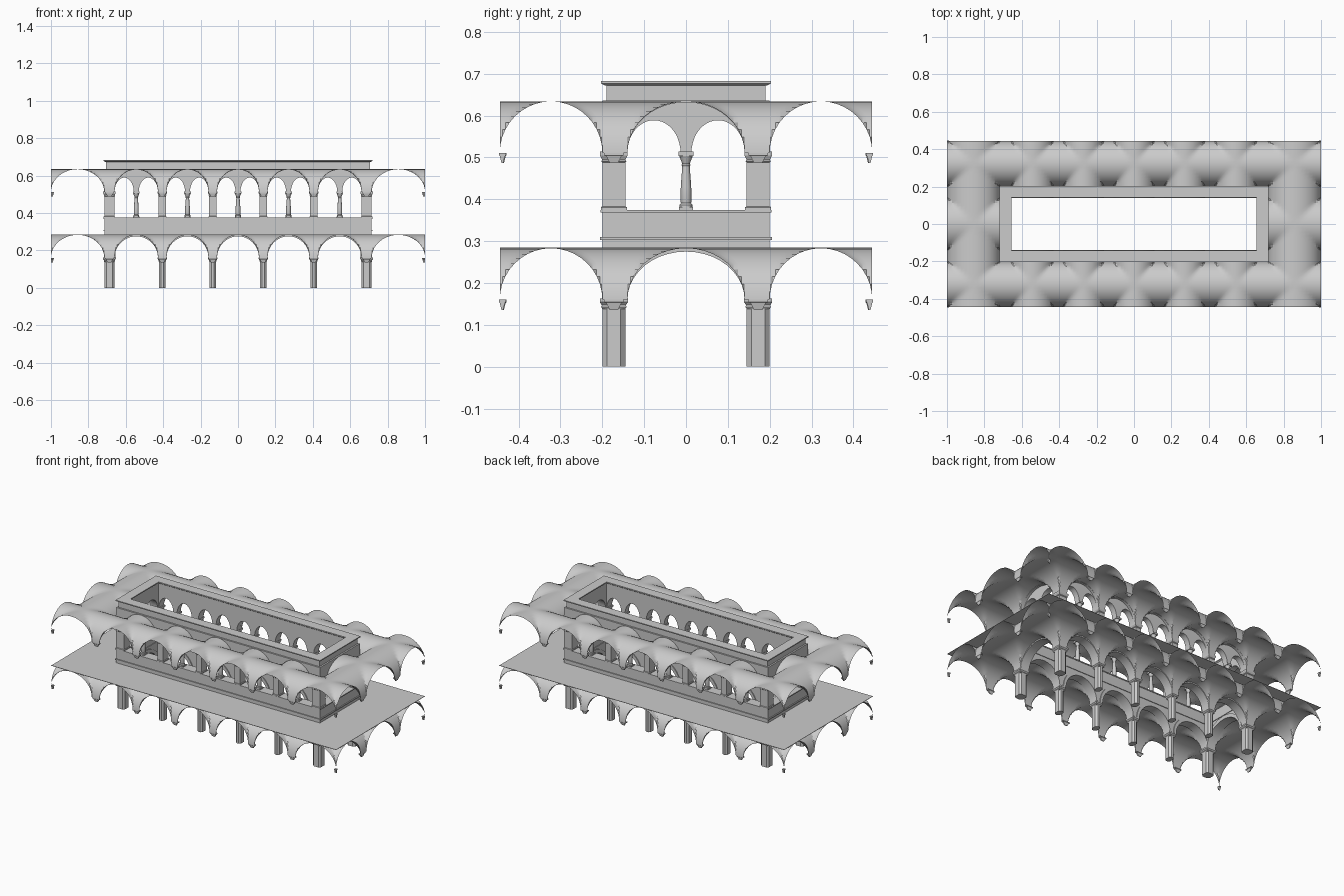
import bpy, bmesh, math

if "Cube" in bpy.data.objects:
    bpy.data.objects.remove(bpy.data.objects["Cube"])

OX, OY = 1.0, 0.445            # outer edge of the galleries
WX, WY = 0.715, 0.20           # gallery face of the arcade wall
IX, IY = 0.66, 0.145           # courtyard face of the arcade wall
PX = [-0.6875, -0.405, -0.135, 0.135, 0.405, 0.6875]
MX, MY = 0.6875, 0.1725        # wall centre lines
BAYS_X = [(-0.66, -0.428), (-0.382, -0.158), (-0.112, 0.112), (0.158, 0.382), (0.428, 0.66)]
BAYS_Y = [(-0.14, 0.14)]
N = 20                         # segments per arch


def finish(name, bm, smooth=False):
    bmesh.ops.recalc_face_normals(bm, faces=bm.faces)
    me = bpy.data.meshes.new(name)
    bm.to_mesh(me)
    bm.free()
    ob = bpy.data.objects.new(name, me)
    bpy.context.collection.objects.link(ob)
    if smooth:
        bpy.ops.object.select_all(action='DESELECT')
        ob.select_set(True)
        bpy.context.view_layer.objects.active = ob
        bpy.ops.object.shade_smooth_by_angle(angle=math.radians(30))
    return ob


def loft(bm, loops, closed=True):
    rows = [[bm.verts.new(p) for p in lp] for lp in loops]
    n = len(rows[0])
    for a, b in zip(rows, rows[1:]):
        for i in range(n):
            bm.faces.new((a[i], a[(i + 1) % n], b[(i + 1) % n], b[i]))
    if closed:
        bm.faces.new(rows[0])
        bm.faces.new(rows[-1])


def stack(bm, x, y, levels, cham=0.0):
    # vertical stack of rectangular (or chamfered) sections: (z, half x, half y)
    loops = []
    for z, hx, hy in levels:
        if cham:
            c = cham
            p = [(hx, hy - c), (hx - c, hy), (c - hx, hy), (-hx, hy - c),
                 (-hx, c - hy), (c - hx, -hy), (hx - c, -hy), (hx, c - hy)]
        else:
            p = [(hx, hy), (-hx, hy), (-hx, -hy), (hx, -hy)]
        loops.append([(x + a, y + b, z) for a, b in p])
    loft(bm, loops)


def frame(name, sections):
    # rectangular ring around the courtyard: profile of (offset from wall, side, z)
    bm = bmesh.new()
    loops = []
    for out, inner, z in sections:
        x, y = (IX - out, IY - out) if inner else (WX + out, WY + out)
        loops.append([(x, y, z), (-x, y, z), (-x, -y, z), (x, -y, z)])
    loft(bm, loops + [loops[0]], closed=False)
    bmesh.ops.remove_doubles(bm, verts=bm.verts, dist=1e-6)
    return finish(name, bm)


def block_ring(name, z0, z1, grow_out, grow_in):
    return frame(name, [(grow_out, 0, z0), (grow_out, 0, z1), (grow_in, 1, z1), (grow_in, 1, z0)])


def arc(a, b, z, rise):
    m, r = (a + b) / 2, (b - a) / 2
    return [(m - r * math.cos(math.pi * i / N), z + rise * math.sin(math.pi * i / N)) for i in range(N + 1)]


def prism(bm, pts, axis, d0, d1):
    loft(bm, [[(u, d, z) if axis == 'x' else (d, u, z) for u, z in pts] for d in (d0, d1)])


def arcade(name, bays_x, bays_y, spring, rise, top, t0, t1):
    # wall with arched openings on four sides; t0..t1 measured inward from the gallery face
    bm = bmesh.new()
    for axis, bays, end, face in (('x', bays_x, WX - t0, WY), ('y', bays_y, WY - t0, WX)):
        pts = [(-end, spring)]
        for a, b in bays:
            pts += arc(a, b, spring, rise)
        pts += [(end, spring), (end, top), (-end, top)]
        for s in (-1, 1):
            prism(bm, pts, axis, s * (face - t0), s * (face - t1))
    return finish(name, bm, True)


# vaults: union of two crossing barrels sampled on a grid
def samples(bays):
    out = []
    for a, b in bays:
        out += [(u, h) for u, h in arc(a, b, 0, 1)]
    return out


def vault(name, spring, rise):
    xs = samples([(-OX, -WX)] + BAYS_X + [(WX, OX)])
    ys = samples([(-OY, -WY)] + BAYS_Y + [(WY, OY)])
    bm = bmesh.new()
    g = [[bm.verts.new((x, y, spring + rise * max(hx, hy))) for y, hy in ys] for x, hx in xs]
    for i in range(len(xs) - 1):
        for j in range(len(ys) - 1):
            cx, cy = (xs[i][0] + xs[i + 1][0]) / 2, (ys[j][0] + ys[j + 1][0]) / 2
            if abs(cx) > WX or abs(cy) > WY:
                bm.faces.new((g[i][j], g[i + 1][j], g[i + 1][j + 1], g[i][j + 1]))
    bmesh.ops.delete(bm, geom=[v for v in bm.verts if not v.link_faces], context='VERTS')
    return finish(name, bm, True)


def consoles(name, z):
    # small brackets under the vault springings on the outer edge
    bm = bmesh.new()
    lv = [(z - 0.024, .010, .002), (z - 0.008, .018, .006), (z - 0.006, .023, .008), (z, .023, .008)]
    for s in (-1, 1):
        for x in PX:
            stack(bm, x, s * (OY - .008), lv)
        for y in (-MY, MY):
            stack(bm, s * (OX - .008), y, [(h, b, a) for h, a, b in lv])
            stack(bm, s * (OX - .006), math.copysign(OY - .006, y), [(h, min(a, .006), b) for h, a, b in lv])
    return finish(name, bm)


for level, spring in (("lower", 0.16), ("upper", 0.511)):
    vault(level + "_vault", spring, 0.123)
    consoles(level + "_consoles", spring)

# lower piers with capitals
bm = bmesh.new()
caps = bmesh.new()
for s in (-1, 1):
    for x in PX:
        corner = abs(x) > 0.6
        hx, hy = (.0275, .0275) if corner else (.018, .0255)
        stack(bm, x, s * MY, [(0, hx, hy), (.142, hx, hy)], .011)
        stack(caps, x, s * MY, [(.138, hx, hy), (.143, hx + .003, hy + .003), (.147, hx + .001, hy + .001),
                                (.154, hx + .007, hy + .006), (.163, hx + .007, hy + .006)])
finish("lower_piers", bm)
finish("lower_capitals", caps)

# lower arcade wall and courtyard archivolts
arcade("lower_arcade", BAYS_X, BAYS_Y, 0.16, 0.115, 0.305, 0.0, 0.055)
bm = bmesh.new()
for axis, bays, face in (('x', BAYS_X, IY), ('y', BAYS_Y, IX)):
    for a, b in bays:
        pts = arc(a, b, .16, .115) + arc(a - .018, b + .018, .16, .138)[::-1]
        for s in (-1, 1):
            prism(bm, pts, axis, s * (face + .002), s * (face - .005))
finish("archivolts", bm, True)

# upper floor slab and parapet with mouldings
frame("gallery_floor", [(OX - WX, 0, .283), (OX - WX, 0, .285), (0, 0, .285), (0, 0, .283)])
floor = bpy.data.objects["gallery_floor"]
for v in floor.data.vertices:     # outer edge follows the gallery rectangle
    if abs(v.co.x) > 0.9:
        v.co.y = math.copysign(OY, v.co.y)
block_ring("parapet", .305, .372, -.001, 0)
block_ring("parapet_base_moulding", .303, .310, .005, .004)
block_ring("parapet_top_moulding", .369, .375, .004, .003)

# upper piers
bm = bmesh.new()
for s in (-1, 1):
    for x in PX:
        h = .0275 if abs(x) > 0.6 else .019
        stack(bm, x, s * MY, [(.374, h + .003, .031), (.381, h + .003, .031), (.383, h, .0275), (.488, h, .0275),
                              (.491, h + .003, .030), (.495, h + .001, .028), (.505, h + .006, .033),
                              (.514, h + .006, .033)])
finish("upper_piers", bm)

# turned colonnettes in the middle of each upper bay
bm = bmesh.new()
prof = [(.381, .016), (.387, .016), (.391, .012), (.394, .013), (.430, .0125), (.478, .009),
        (.482, .011), (.485, .009), (.503, .016)]
spots = [((a + b) / 2, s * MY) for a, b in BAYS_X for s in (-1, 1)] + [(-MX, 0), (MX, 0)]
for x, y in spots:
    loft(bm, [[(x + r * math.cos(k * math.pi / 8), y + r * math.sin(k * math.pi / 8), z) for k in range(16)]
              for z, r in prof])
    stack(bm, x, y, [(.374, .017, .017), (.382, .017, .017)])
    stack(bm, x, y, [(.503, .018, .018), (.514, .018, .018)])
finish("colonnettes", bm, True)


# upper wall: big relieving arch outside, paired small arches inside
def pairs(bays):
    return [p for a, b in bays for p in ((a, (a + b) / 2 - .013), ((a + b) / 2 + .013, b))]


arcade("upper_relieving_arches", BAYS_X, BAYS_Y, .511, .121, .636, 0.0, .016)
arcade("upper_paired_arches", pairs(BAYS_X), pairs(BAYS_Y), .511, .078, .636, .016, .053)

# attic wall and cornice
block_ring("attic_wall", .634, .676, -.010, -.002)
frame("cornice", [(-.006, 0, .672), (.003, 0, .677), (.003, 0, .683), (.004, 1, .683), (.004, 1, .677), (-.002, 1, .672)])
